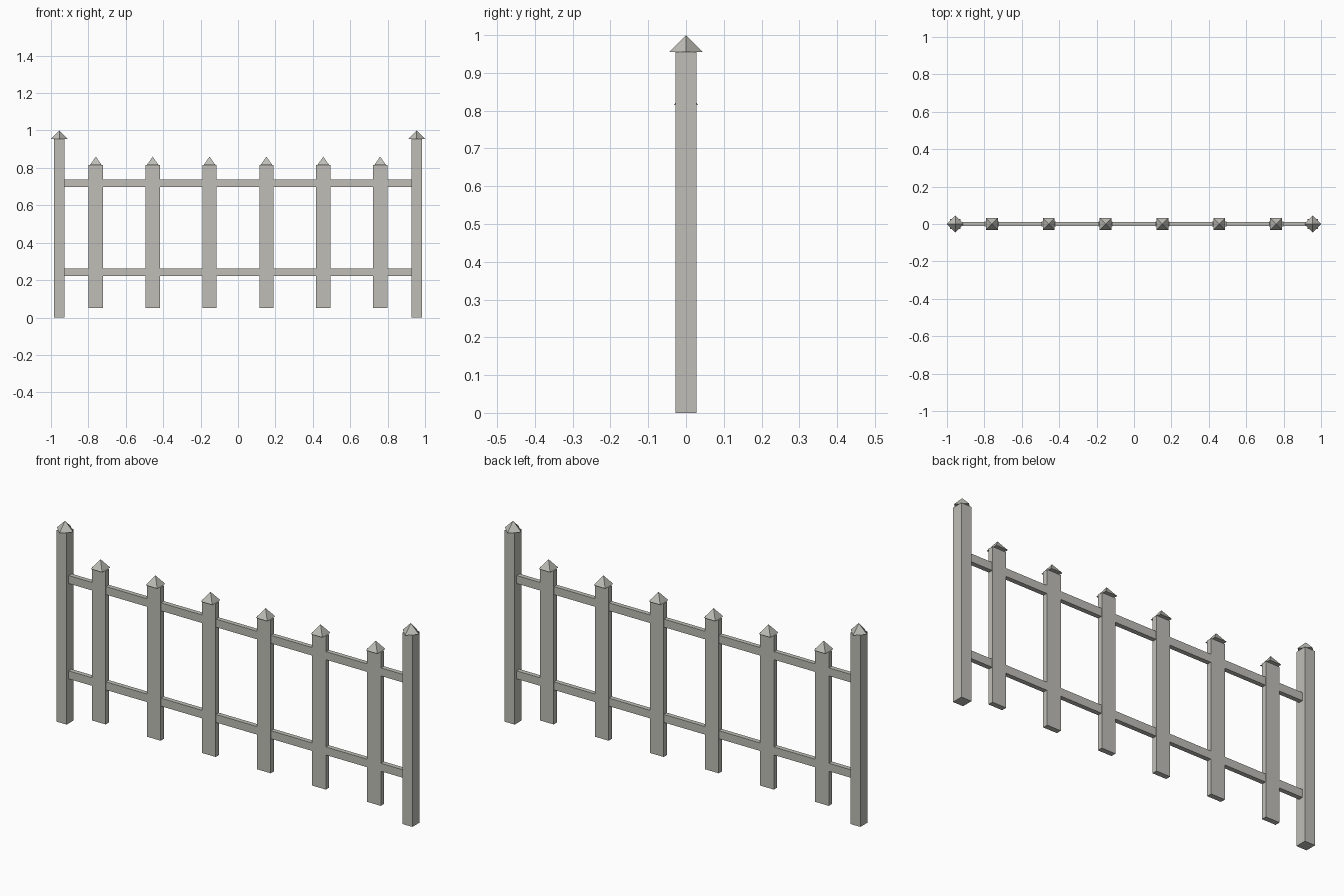
import bpy
import math

cube = bpy.data.objects.get("Cube")
if cube:
    bpy.data.objects.remove(cube, do_unlink=True)

# Weathered grey finish shared by every part
grey = bpy.data.materials.new("warm_grey")
grey.use_nodes = True
colour = (0.52, 0.515, 0.475, 1)
grey.diffuse_color = colour
grey.node_tree.nodes["Principled BSDF"].inputs["Base Color"].default_value = colour


def box(name, x, width, depth, bottom, top):
    bpy.ops.mesh.primitive_cube_add(size=1, location=(x, 0, (bottom + top) / 2))
    obj = bpy.context.object
    obj.name = name
    obj.scale = (width, depth, top - bottom)
    bpy.ops.object.transform_apply(location=False, rotation=False, scale=True)
    obj.data.materials.append(grey)


def cap(name, x, base, turn):
    height = 0.045
    bpy.ops.mesh.primitive_cone_add(
        vertices=4, radius1=0.045, radius2=0, depth=height,
        location=(x, 0, base + height / 2), rotation=(0, 0, math.radians(turn)))
    obj = bpy.context.object
    obj.name = name
    obj.data.materials.append(grey)


# End posts with diamond caps
for side, sign in (("left", 1), ("right", -1)):
    x = sign * 0.955
    box(f"{side}_post", x, 0.056, 0.056, 0, 0.955)
    cap(f"{side}_post_cap", x, 0.955, 0)

# Pickets with square caps
for i in range(6):
    x = (i - 2.5) * 0.304
    box(f"picket_{i + 1}", x, 0.076, 0.026, 0.05, 0.815)
    cap(f"picket_cap_{i + 1}", x, 0.815, 45)

# Horizontal rails between the posts
for name, z in (("lower_rail", 0.242), ("upper_rail", 0.718)):
    box(name, 0, 1.86, 0.023, z - 0.02, z + 0.02)
